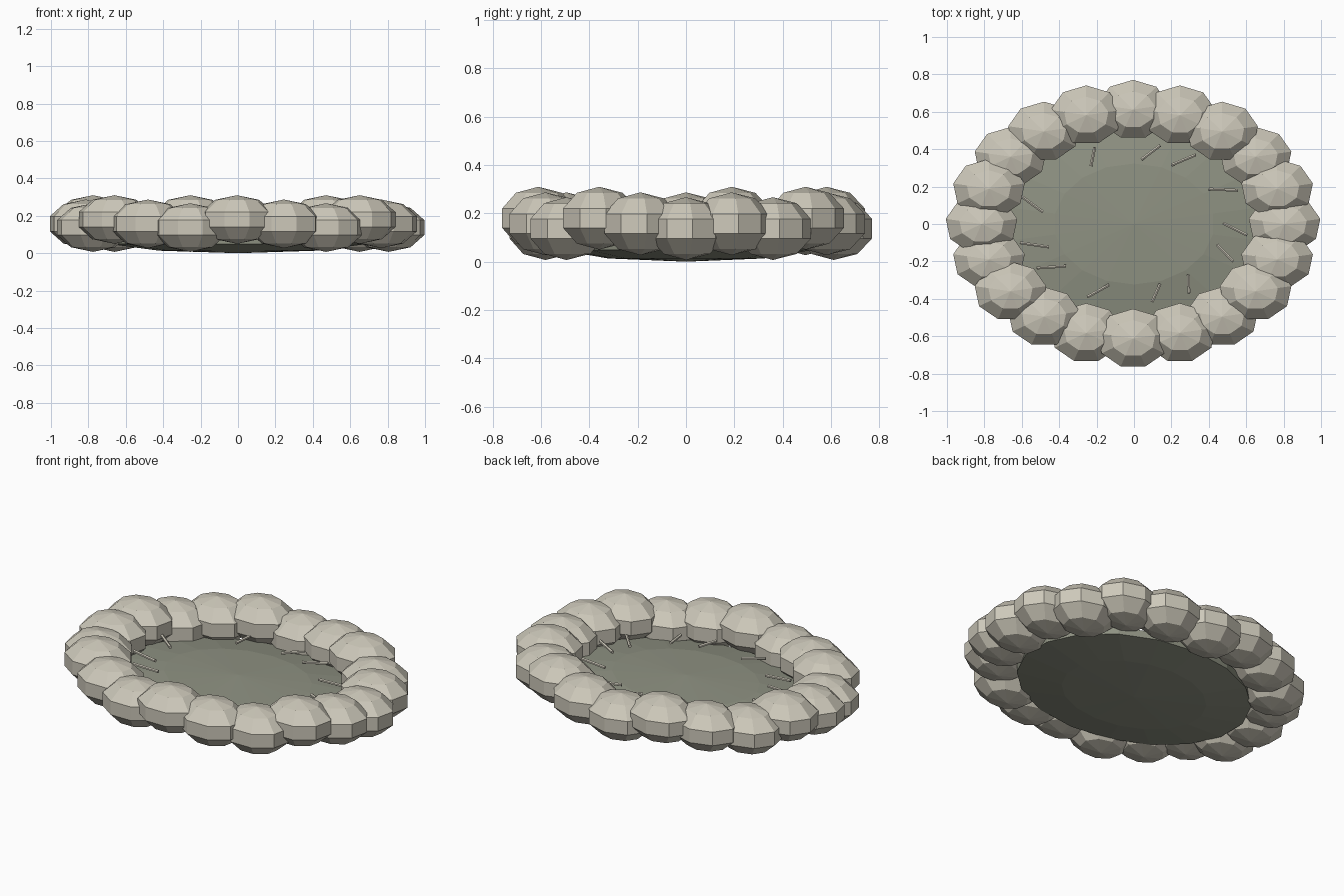
import bpy, math
from mathutils import Vector

if "Cube" in bpy.data.objects:
    bpy.data.objects.remove(bpy.data.objects["Cube"])


def material(name, rgb):
    m = bpy.data.materials.new(name)
    m.diffuse_color = (*rgb, 1)
    m.use_nodes = True
    m.node_tree.nodes["Principled BSDF"].inputs["Base Color"].default_value = m.diffuse_color
    return m


STONE = material("pale stone", (0.61, 0.58, 0.49))
FLOOR = material("grey green", (0.275, 0.288, 0.225))


def finish(name, mat):
    ob = bpy.context.object
    ob.name = name
    ob.data.materials.append(mat)
    return ob


def ball(name, loc, scale, segments, mat):
    bpy.ops.mesh.primitive_uv_sphere_add(segments=segments, ring_count=5, radius=1, location=loc)
    ob = finish(name, mat)
    ob.scale = scale
    return ob


def rod(name, a, b, radius, mat):
    a, b = Vector(a), Vector(b)
    d = b - a
    bpy.ops.mesh.primitive_cylinder_add(vertices=6, radius=radius, depth=d.length, location=(a + b) / 2)
    ob = finish(name, mat)
    ob.rotation_mode = 'QUATERNION'
    ob.rotation_quaternion = d.to_track_quat('Z', 'Y')


# shallow lens-shaped floor
ball("floor", (0, 0, 0.07), (0.73, 0.55, 0.07), 18, FLOOR)

# oval ring of twenty faceted stones at three repeating heights
HEIGHTS = (0.18, 0.157, 0.137)
for i in range(20):
    t = math.radians(18 * i)
    z = HEIGHTS[i % 3] if i else HEIGHTS[2]
    ball(f"rim_stone_{i + 1}", (0.81 * math.cos(t) - 0.005, 0.612 * math.sin(t), z),
         (0.204, 0.167, 0.13), 9, STONE)

# loose twigs lying just inside the rim: (inner x, y, outer x, y)
TWIGS = [(-.23, .31, -.21, .41), (.04, .345, .14, .42), (.20, .315, .33, .37),
         (.40, .187, .556, .18), (.476, .005, .604, -.06), (.444, -.11, .53, -.20),
         (.29, -.27, .294, -.37), (.14, -.32, .096, -.417), (-.134, -.326, -.25, -.39),
         (-.364, -.225, -.52, -.235), (-.455, -.123, -.61, -.10), (-.487, .064, -.604, .15)]
for i, (x0, y0, x1, y1) in enumerate(TWIGS):
    rod(f"twig_{i + 1}", (x0, y0, 0.147), (x1, y1, 0.155), 0.009, STONE)
